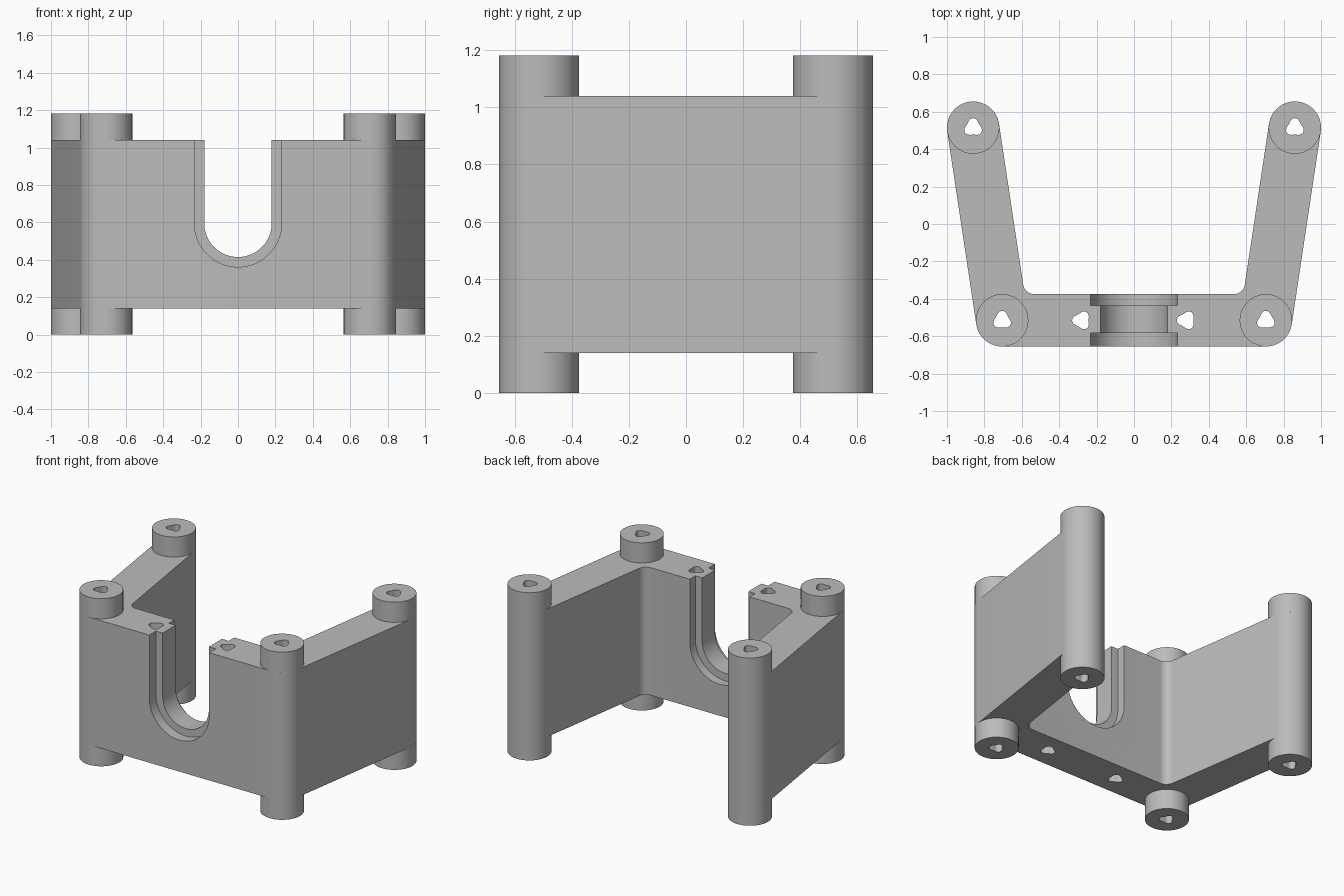
import bpy, bmesh, math
from mathutils import Vector

if "Cube" in bpy.data.objects:
    bpy.data.objects.remove(bpy.data.objects["Cube"], do_unlink=True)

GREY = (0.5, 0.5, 0.5, 1)
mat = bpy.data.materials.new("plain grey")
mat.use_nodes = True
mat.diffuse_color = GREY
mat.node_tree.nodes["Principled BSDF"].inputs["Base Color"].default_value = GREY

R = 0.14                      # post radius and half wall thickness
FRONT = Vector((0.705, -0.515))
BACK = Vector((0.86, 0.515))
LOW, HIGH, TOP = 0.14, 1.04, 1.182
TILT = math.degrees(math.atan2(BACK.y - FRONT.y, BACK.x - FRONT.x)) - 90


def arc(centre, radius, start, end, steps):
    angles = [math.radians(start + (end - start) * i / steps) for i in range(steps + 1)]
    return [(centre[0] + radius * math.cos(a), centre[1] + radius * math.sin(a)) for a in angles]


def prism(name, outline, start, end, axis="z"):
    """Extrude an outline along z, or an x-z outline along y."""
    bm = bmesh.new()
    place = (lambda p: (p[0], p[1], start)) if axis == "z" else (lambda p: (p[0], start, p[1]))
    face = bm.faces.new([bm.verts.new(place(p)) for p in outline])
    out = bmesh.ops.extrude_face_region(bm, geom=[face])
    verts = [g for g in out["geom"] if isinstance(g, bmesh.types.BMVert)]
    shift = (0, 0, end - start) if axis == "z" else (0, end - start, 0)
    bmesh.ops.translate(bm, vec=shift, verts=verts)
    bmesh.ops.recalc_face_normals(bm, faces=bm.faces)
    mesh = bpy.data.meshes.new(name)
    bm.to_mesh(mesh)
    bm.free()
    ob = bpy.data.objects.new(name, mesh)
    bpy.context.collection.objects.link(ob)
    mesh.materials.append(mat)
    return ob


def cut(ob, cutters):
    bpy.context.view_layer.objects.active = ob
    for c in cutters:
        mod = ob.modifiers.new("cut", "BOOLEAN")
        mod.operation, mod.solver, mod.object = "DIFFERENCE", "EXACT", c
        bpy.ops.object.modifier_apply(modifier=mod.name)


def hole(x, y, point_angle):
    """Rounded three-lobed screw hole through the full height."""
    pts = []
    for i in range(36):
        a = math.tau * i / 36
        r = 0.044 + 0.007 * math.cos(3 * (a - math.radians(point_angle)))
        pts.append((x + r * math.cos(a), y + r * math.sin(a)))
    return prism("hole_cutter", pts, -0.1, TOP + 0.1)


def slot(radius, start, end):
    """U-shaped opening, open at the top."""
    pts = [(radius, TOP)] + arc((0, 0.595), radius, 0, -180, 40) + [(-radius, TOP)]
    return prism("slot_cutter", pts, start, end, "y")


# Wall outline: front corner, round arm end, inner fillet, mirrored
half = (arc(FRONT, R, -90, TILT, 14) + arc(BACK, R, TILT, TILT + 180, 32)
        + arc((0.533, -0.315), 0.06, TILT, -90, 12))
outline = half + [(-x, y) for x, y in reversed(half)]
wall = prism("wall_frame", outline, LOW, HIGH)

# Screw holes through posts and wall
posts = {}
for label, p in (("front", FRONT), ("back", BACK)):
    for side, s in (("left", 1), ("right", -1)):
        posts[f"{label}_{side}"] = (s * p.x, p.y)
post_holes = {k: hole(x, y, 90) for k, (x, y) in posts.items()}
wall_holes = [hole(s * 0.28, -0.515, 180) for s in (-1, 1)]

# Stepped slot: narrow rib between two wider recesses
slots = [slot(0.18, -0.8, -0.2), slot(0.233, -0.8, -0.582), slot(0.233, -0.437, -0.2)]
cut(wall, slots + wall_holes + list(post_holes.values()))
parts = [wall]

# Post ends above and below the wall
for key, centre in posts.items():
    for level, z0, z1 in (("lower", 0, LOW), ("upper", HIGH, TOP)):
        ob = prism(f"{key}_post_{level}_end", arc(centre, R, 0, 360, 64)[:-1], z0, z1)
        cut(ob, [post_holes[key]])
        parts.append(ob)

for c in slots + wall_holes + list(post_holes.values()):
    bpy.data.objects.remove(c, do_unlink=True)

bpy.ops.object.select_all(action="DESELECT")
for ob in parts:
    ob.select_set(True)
bpy.context.view_layer.objects.active = wall
bpy.ops.object.shade_smooth_by_angle(angle=math.radians(30))
